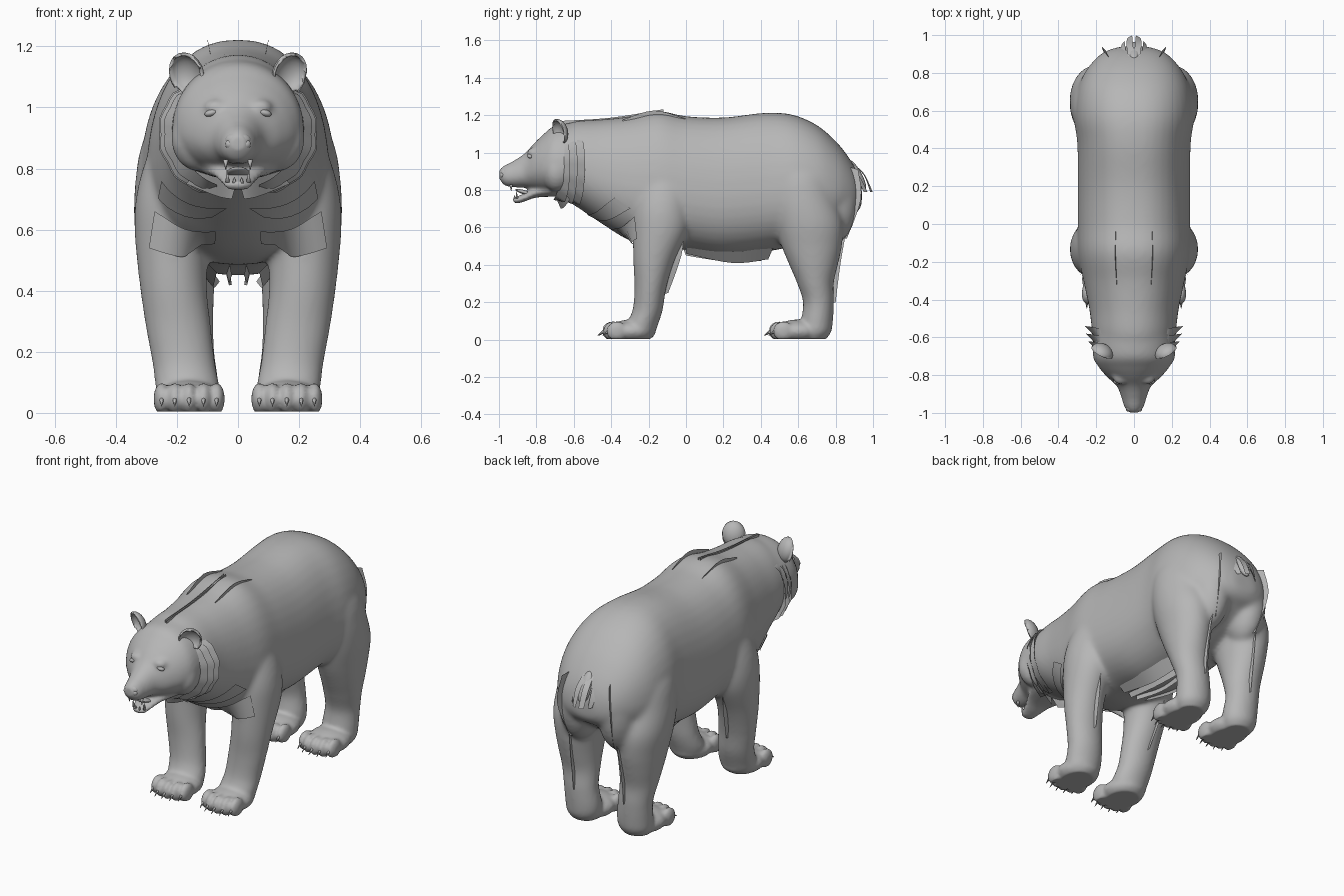
import bpy, bmesh, math
from mathutils import Vector, Matrix

if "Cube" in bpy.data.objects:
    bpy.data.objects.remove(bpy.data.objects["Cube"])

fur = bpy.data.materials.new("grey_fur")
fur.diffuse_color = (0.47, 0.47, 0.47, 1)
fur.use_nodes = True
fur.node_tree.nodes["Principled BSDF"].inputs["Base Color"].default_value = fur.diffuse_color


def finish(name, bm):
    bmesh.ops.recalc_face_normals(bm, faces=bm.faces[:])
    me = bpy.data.meshes.new(name)
    bm.to_mesh(me)
    bm.free()
    for p in me.polygons:
        p.use_smooth = True
    ob = bpy.data.objects.new(name, me)
    bpy.context.collection.objects.link(ob)
    me.materials.append(fur)
    return ob


def spline(rows, n=5):
    """Catmull-Rom interpolation through tuples of any length."""
    out = []
    for i in range(len(rows) - 1):
        p = [rows[max(i - 1, 0)], rows[i], rows[i + 1], rows[min(i + 2, len(rows) - 1)]]
        for k in range(n):
            t = k / n
            out.append(tuple(0.5 * (2 * b + (c - a) * t + (2 * a - 5 * b + 4 * c - d) * t * t
                                    + (3 * b - a - 3 * c + d) * t ** 3) for a, b, c, d in zip(*p)))
    return out + [tuple(rows[-1])]


def loft(bm, rows, point, seg=40):
    rings = [[bm.verts.new(point(r, 2 * math.pi * k / seg)) for k in range(seg)] for r in spline(rows)]
    for a, b in zip(rings, rings[1:]):
        for k in range(seg):
            bm.faces.new((a[k], a[k - 1], b[k - 1], b[k]))
    bm.faces.new(rings[0])
    bm.faces.new(rings[-1][::-1])


def along_y(r, a):      # row: y, top, bottom, half width; slightly boxy behind the neck
    y, top, bot, w = r
    box = min(max((y + .65) / .4, 0), 1)
    mid = bot + 0.43 * (top - bot)
    e = 1 - .14 * box
    c, s = [math.copysign(abs(f(a)) ** e, f(a)) for f in (math.cos, math.sin)]
    w *= 1 - .06 * box * max(s, 0)
    return (w * c, y, mid + s * ((top - mid) if s > 0 else (mid - bot)))


def along_z(side):      # row: z, x, y, x radius, y radius
    return lambda r, a: (side * (r[1] + r[3] * math.cos(a)), r[2] + r[4] * math.sin(a), r[0])


def ball(bm, c, r, rot=None):
    m = Matrix.Translation(c) @ (rot or Matrix()) @ Matrix.Diagonal((*r, 1))
    bmesh.ops.create_uvsphere(bm, u_segments=20, v_segments=12, radius=1, matrix=m)


def cone(bm, a, b, r):
    a, b = Vector(a), Vector(b)
    m = Matrix.Translation((a + b) / 2) @ (b - a).to_track_quat('Z', 'Y').to_matrix().to_4x4()
    bmesh.ops.create_cone(bm, cap_ends=True, segments=8, radius1=r, radius2=0.001,
                          depth=(b - a).length, matrix=m)


def tufts(name, pairs, sides=(1, -1), n=5):
    """Thin fur sheets, each spanned between two edge curves."""
    bm = bmesh.new()
    for ea, eb in pairs:
        for s in sides:
            a, b = [[bm.verts.new((s * x, y, z)) for x, y, z in spline(e, n)] for e in (ea, eb)]
            for i in range(len(a) - 1):
                bm.faces.new((a[i], a[i + 1], b[i + 1], b[i]))
    return finish(name, bm)


def apply(ob):
    bpy.context.view_layer.objects.active = ob
    for m in ob.modifiers[:]:
        bpy.ops.object.modifier_apply(modifier=m.name)


# Torso and neck
bm = bmesh.new()
loft(bm, [(-.72, 1.11, .79, .16), (-.6, 1.165, .72, .215), (-.45, 1.177, .62, .237),
          (-.3, 1.193, .53, .268), (-.15, 1.223, .49, .297), (0, 1.195, .48, .298), (.2, 1.188, .45, .298),
          (.42, 1.213, .47, .30), (.57, 1.203, .5, .318), (.7, 1.147, .55, .303), (.8, 1.062, .6, .262),
          (.87, .975, .65, .208), (.915, .895, .68, .15), (.94, .82, .72, .07)], along_y)
# Head
loft(bm, [(-.998, .91, .86, .025), (-.97, .932, .825, .05), (-.92, .957, .815, .066),
          (-.86, .998, .812, .09), (-.81, 1.052, .80, .142), (-.76, 1.10, .785, .185),
          (-.70, 1.145, .77, .213), (-.6, 1.16, .74, .218)], along_y)
# Lower jaw
loft(bm, [(-.925, .757, .737, .02), (-.905, .765, .728, .042), (-.86, .785, .74, .058),
          (-.80, .82, .76, .085), (-.7, .85, .765, .13)], along_y)
# Legs and paws
FRONT = [(.95, .16, -.12, .09, .11), (.82, .182, -.12, .123, .145), (.7, .203, -.13, .132, .155),
         (.58, .215, -.138, .123, .147), (.42, .212, -.172, .11, .11), (.28, .195, -.19, .106, .085),
         (.16, .177, -.205, .102, .08), (.08, .165, -.235, .104, .085), (.03, .165, -.25, .095, .08),
         (.0, .165, -.26, .07, .065)]
HIND = [(1.0, .13, .59, .12, .16), (.88, .17, .605, .145, .175), (.75, .19, .625, .147, .18),
        (.62, .2, .657, .14, .183), (.5, .197, .672, .126, .162), (.4, .193, .682, .115, .13),
        (.3, .185, .692, .104, .097), (.2, .174, .708, .096, .082), (.1, .165, .7, .1, .085),
        (.04, .165, .69, .095, .085), (0, .165, .68, .07, .065)]
TOES = [(.070, .025), (.113, .006), (.16, 0), (.207, .006), (.25, .025)]
for s in (1, -1):
    for rows, py, ty in ((FRONT, -.29, -.395), (HIND, .60, .495)):
        loft(bm, rows, along_z(s))
        ball(bm, (s * .162, py, .045), (.115, .13, .063))
        for x, dy in TOES:
            ball(bm, (s * x, ty + dy, .046), (.027, .055, .053))
    # Brow and cheek swellings, buttocks
    ball(bm, (s * .07, -.80, 1.0), (.045, .05, .03))
    ball(bm, (s * .13, -.69, .9), (.09, .08, .11))
    ball(bm, (s * .125, .77, .73), (.115, .145, .23))
body = finish("body", bm)
m = body.modifiers.new("merge", 'REMESH')
m.mode, m.voxel_size = 'VOXEL', 0.0105
m = body.modifiers.new("soften", 'SMOOTH')
m.factor, m.iterations = 0.5, 4
apply(body)
# Blend the limbs into the torso more strongly than the paws and face
group = body.vertex_groups.new(name="blend")
for v in body.data.vertices:
    v.co.z = max(v.co.z, 0.004)
    w = min(max((v.co.z - .3) / .2, 0), 1) * min(max((v.co.y + .74) / .1, 0), 1)
    group.add([v.index], w, 'REPLACE')
m = body.modifiers.new("blend", 'SMOOTH')
m.factor, m.iterations, m.vertex_group = 0.5, 20, "blend"
apply(body)
for p in body.data.polygons:
    p.use_smooth = True

# Claws
bm = bmesh.new()
for s in (1, -1):
    for ty in (-.395, .495):
        for x, dy in TOES:
            y = ty + dy
            cone(bm, (s * x, y - .03, .055), (s * x, y - .078, .022), .011)
finish("claws", bm)

# Nose, nostrils and eyes
bm = bmesh.new()
ball(bm, (0, -.975, .893), (.042, .022, .026))
for s in (1, -1):
    ball(bm, (s * .027, -.982, .88), (.015, .012, .015))
finish("nose", bm)
bm = bmesh.new()
for s in (1, -1):
    ball(bm, (s * .086, -.832, .983), (.024, .017, .012), Matrix.Rotation(s * .3, 4, 'Y'))
finish("eyes", bm)

# Teeth and tongue
bm = bmesh.new()
for s in (1, -1):
    cone(bm, (s * .04, -.935, .83), (s * .04, -.935, .795), .009)
    cone(bm, (s * .034, -.903, .755), (s * .036, -.908, .795), .008)
    cone(bm, (s * .012, -.915, .752), (s * .012, -.917, .772), .008)
finish("teeth", bm)
bm = bmesh.new()
ball(bm, (0, -.855, .785), (.038, .06, .012), Matrix.Rotation(-.3, 4, 'X'))
finish("tongue", bm)

# Ears: cupped discs, open to the front and leaning forward
for s, name in ((1, "left_ear"), (-1, "right_ear")):
    bm = bmesh.new()
    ball(bm, (0, 0, 0), (.062, .045, .07))
    bmesh.ops.bisect_plane(bm, geom=bm.verts[:] + bm.edges[:] + bm.faces[:], plane_co=(0, 0, 0),
                           plane_no=(0, -1, 0), clear_outer=True)
    bm.transform(Matrix.Translation((s * .17, -.68, 1.112)) @ Matrix.Rotation(s * .5, 4, 'Z')
                 @ Matrix.Rotation(.3, 4, 'X') @ Matrix.Rotation(s * .1, 4, 'Y'))
    ear = finish(name, bm)
    m = ear.modifiers.new("rim", 'SOLIDIFY')
    m.thickness = 0.01
    apply(ear)

# Cheek ruff: layered arcs around the head, bowed backwards
ruff = []
for y0, r, wide in ((-.73, .200, .045), (-.69, .207, .052), (-.65, .213, .05)):
    inner, outer = [], []
    for k in range(11):
        t = math.radians(40 - 11 * k)
        c, q = math.cos(t), math.sin(t)
        w = wide * math.sin(math.pi * k / 10) ** .5 * (1 if k % 2 else .85) + .003
        y = y0 + .06 * c
        inner.append((r * c, y, .935 + r * q))
        outer.append(((r + w) * c, y + .05, .93 + (r + w) * q))
    ruff.append((inner, outer))
tufts("cheek_ruff", ruff, n=2)
tufts("throat_tufts", [([(.0, -.7, .77), (.06, -.69, .77), (.13, -.66, .80)],
                        [(.02, -.67, .70), (.07, -.65, .71), (.17, -.62, .75)])])

# Chest bands that follow the body
chest = tufts("chest_bands", [
    ([(.03, -.5, .72), (.14, -.46, .71), (.25, -.38, .76)], [(.08, -.47, .65), (.15, -.42, .64), (.27, -.3, .70)]),
    ([(.07, -.4, .61), (.17, -.34, .61), (.27, -.27, .66)], [(.08, -.36, .53), (.18, -.31, .51), (.29, -.26, .54)])])
m = chest.modifiers.new("hug", 'SHRINKWRAP')
m.target, m.offset, m.wrap_mode = body, 0.008, 'ABOVE_SURFACE'
apply(chest)

# Mane ridge and shoulder hump tufts
tufts("mane_ridge", [([(.006, -.66, 1.13), (.006, -.4, 1.16), (.006, -.12, 1.2)],
                      [(.006, -.66, 1.17), (.006, -.4, 1.187), (.006, -.12, 1.232)])])
tufts("hump_tufts", [([(.085, -.34, 1.13), (.09, -.17, 1.16), (.09, 0, 1.14)],
                      [(.09, -.34, 1.175), (.1, -.17, 1.225), (.095, 0, 1.18)])])

# Belly, leg and rump tufts
tufts("belly_tufts", [([(.12, 0, .51), (.13, .25, .47), (.11, .47, .5)],
                       [(.07, .0, .46), (.08, .25, .41), (.06, .44, .43)]),
                      ([(.03, -.02, .5), (.04, .2, .46), (.03, .4, .48)],
                       [(.02, .0, .45), (.03, .2, .42), (.02, .4, .42)])])
tufts("leg_tufts", [([(.22, -.04, .63), (.22, -.09, .42), (.19, -.13, .24)],
                     [(.23, -.005, .62), (.22, -.025, .45), (.19, -.095, .25)]),
                    ([(.15, .82, .62), (.16, .79, .4), (.16, .77, .2)],
                     [(.15, .86, .6), (.16, .825, .4), (.16, .80, .2)])])
tufts("rump_tufts", [([(.12, .85, .93), (.14, .86, .75), (.12, .81, .54)],
                      [(.15, .92, .91), (.17, .935, .75), (.14, .86, .54)])])

# Tail: short core with hanging tufts
bm = bmesh.new()
ball(bm, (0, .915, .88), (.035, .025, .09), Matrix.Rotation(.5, 4, 'X'))
finish("tail", bm)
tufts("tail_tufts", [([(.0, .88, .95), (.005, .95, .89), (.01, .998, .79)],
                      [(.03, .88, .95), (.04, .95, .88), (.035, .985, .79)]),
                     ([(.035, .87, .95), (.045, .93, .87), (.05, .97, .79)],
                      [(.055, .86, .94), (.07, .915, .86), (.065, .95, .79)])])
